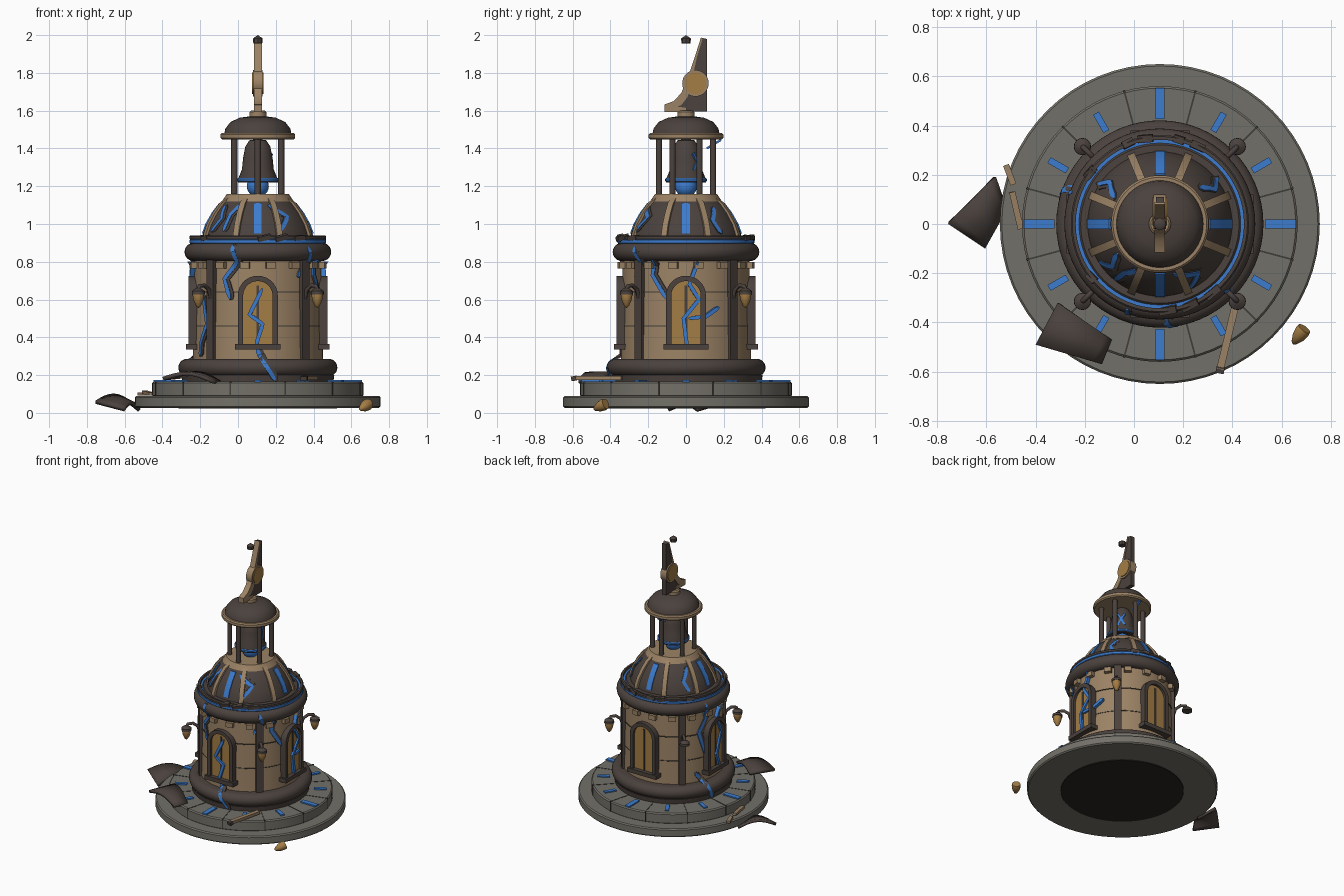
import bpy, bmesh, random
from math import radians, sin, cos, pi, hypot
from mathutils import Matrix, Vector

random.seed(4)
cube = bpy.data.objects.get("Cube")
if cube:
    bpy.data.objects.remove(cube, do_unlink=True)


def material(name, rgb):
    mat = bpy.data.materials.new(name)
    mat.use_nodes = True
    mat.diffuse_color = (*rgb, 1)
    mat.node_tree.nodes["Principled BSDF"].inputs["Base Color"].default_value = (*rgb, 1)
    return mat


STONE = material("grey stone", (0.17, 0.163, 0.138))
SEAM = material("dark seam", (0.05, 0.048, 0.04))
DARK = material("dark bronze", (0.07, 0.054, 0.047))
TAN = material("tan sandstone", (0.33, 0.225, 0.13))
GOLD = material("amber gold", (0.37, 0.205, 0.06))
BLUE = material("glowing blue", (0.045, 0.2, 0.62))
BLACK = material("underside black", (0.02, 0.018, 0.016))
AXIS = Matrix.Translation((0.105, 0, 0))


def turned(deg):
    """Tower frame whose local x points outward at the given angle."""
    return AXIS @ Matrix.Rotation(radians(deg), 4, "Z")


def finish(name, bm, mat, m=AXIS, angle=35):
    bmesh.ops.transform(bm, matrix=m, verts=bm.verts)
    bmesh.ops.recalc_face_normals(bm, faces=bm.faces)
    for f in bm.faces:
        f.smooth = True
    mesh = bpy.data.meshes.new(name)
    bm.to_mesh(mesh)
    bm.free()
    mesh.set_sharp_from_angle(angle=radians(angle))
    mesh.materials.append(mat)
    ob = bpy.data.objects.new(name, mesh)
    bpy.context.collection.objects.link(ob)
    return ob


def lathe(name, profile, mat, m=AXIS, seg=64):
    bm = bmesh.new()
    vs = [bm.verts.new((r, 0, z)) for r, z in profile]
    es = [bm.edges.new(p) for p in zip(vs, vs[1:])]
    bmesh.ops.spin(bm, geom=vs + es, axis=(0, 0, 1), cent=(0, 0, 0),
                   angle=2 * pi, steps=seg, use_duplicate=False)
    bmesh.ops.remove_doubles(bm, verts=bm.verts, dist=1e-5)
    return finish(name, bm, mat, m)


def drum(name, r, z0, z1, mat, inner=0, **kw):
    b = min(0.008, (z1 - z0) / 4)
    return lathe(name, [(inner, z0), (r - b, z0), (r, z0 + b), (r, z1 - b),
                        (r - b, z1), (inner, z1)] + ([(inner, z0)] if inner else []), mat, **kw)


def prism(name, pts, x0, x1, mat, m=AXIS):
    """Outline in local y-z, extruded along local x."""
    bm = bmesh.new()
    face = bm.faces.new([bm.verts.new((x0, y, z)) for y, z in pts])
    ext = bmesh.ops.extrude_face_region(bm, geom=[face])["geom"]
    bmesh.ops.translate(bm, vec=(x1 - x0, 0, 0),
                        verts=[v for v in ext if isinstance(v, bmesh.types.BMVert)])
    return finish(name, bm, mat, m)


def block(name, centre, size, mat, m=AXIS):
    bm = bmesh.new()
    bmesh.ops.create_cube(bm, size=1, matrix=Matrix.Translation(centre) @ Matrix.Diagonal((*size, 1)))
    return finish(name, bm, mat, m)


def beam(name, a, b, w, mat):
    a, b = Vector(a), Vector(b)
    rot = (b - a).to_track_quat("X", "Z").to_matrix().to_4x4()
    return block(name, (0, 0, 0), ((b - a).length, w, w * 0.7), mat,
                 Matrix.Translation((a + b) / 2) @ rot)


def circle(y, z, r, n=32):
    return [(y + r * cos(2 * pi * i / n), z + r * sin(2 * pi * i / n)) for i in range(n)]


def round_edge(r, z, minor, n=12):
    """Half circle bulging outward, from bottom to top."""
    return [(r + minor * cos(t), z + minor * sin(t)) for t in (pi * (i / n - 0.5) for i in range(n + 1))]


# Stepped base with hour markers
drum("base_disc", 0.65, 0.027, 0.09, STONE)
drum("base_underside", 0.42, 0.022, 0.03, BLACK)
drum("upper_step", 0.56, 0.085, 0.165, STONE)
for i in range(12):
    main = i % 3 == 0
    block("hour_marker", (0.49 if main else 0.477, 0, 0.167),
          (0.125 if main else 0.085, 0.036 if main else 0.027, 0.014), BLUE, turned(30 * i))
    block("step_seam", (0.475, 0, 0.127), (0.174, 0.007, 0.08), SEAM, turned(30 * i + 15))

# Plinth, wall and cornice
lathe("plinth", [(0, 0.165), (0.4, 0.165), (0.405, 0.2)] + round_edge(0.375, 0.24, 0.046) + [(0, 0.29)], DARK)
lathe("tower_wall", [(0, 0.28), (0.345, 0.28), (0.335, 0.82), (0, 0.82)], TAN)
for z in (0.46, 0.64):
    drum("wall_seam", 0.343, z - 0.003, z + 0.003, SEAM, inner=0.33)
lathe("cornice", [(0, 0.8)] + round_edge(0.34, 0.852, 0.048) + [(0, 0.9)], DARK)
drum("cornice_glow", 0.362, 0.893, 0.922, BLUE)
drum("cornice_rim", 0.362, 0.915, 0.94, DARK, inner=0.342)
drum("dome_footing", 0.329, 0.9, 0.929, DARK)
for i in range(16):
    block("corbel", (0.34, 0, 0.782), (0.05, 0.05, 0.035), TAN, turned(22.5 * i + 11.25))


# Arched windows
def arch(w, base, spring=0.62, n=14):
    return [(w, base)] + [(w * cos(pi * i / n), spring + w * sin(pi * i / n)) for i in range(n + 1)] + [(-w, base)]


for deg in range(0, 360, 90):
    m = turned(deg)
    prism("window_pane", arch(0.08, 0.35), 0.28, 0.35, GOLD, m)
    outer, inner = arch(0.106, 0.345), arch(0.078, 0.345)
    prism("window_frame", outer + inner[::-1], 0.29, 0.368, DARK, m)
    block("window_sill", (0.335, 0, 0.35), (0.09, 0.24, 0.03), DARK, m)
    block("window_mullion", (0.345, 0, 0.51), (0.02, 0.014, 0.33), DARK, m)

# Pilasters with hanging lamps on the diagonals
ACORN = [(0, 0.555), (0.012, 0.565), (0.026, 0.595), (0.031, 0.625), (0.028, 0.64), (0, 0.64)]
for deg in range(45, 360, 90):
    m = turned(deg)
    block("pilaster", (0.34, 0, 0.55), (0.04, 0.05, 0.53), DARK, m)
    curve = bpy.data.curves.new("lamp_bracket", "CURVE")
    curve.dimensions, curve.bevel_depth, curve.bevel_resolution = "3D", 0.011, 2
    curve.use_fill_caps = True
    path = [(0.35, 0.6), (0.365, 0.65), (0.4, 0.675), (0.435, 0.672), (0.445, 0.65)]
    spline = curve.splines.new("POLY")
    spline.points.add(len(path) - 1)
    for p, (r, z) in zip(spline.points, path):
        p.co = (*(m @ Vector((r, 0, z))), 1)
    curve.materials.append(DARK)
    bpy.context.collection.objects.link(bpy.data.objects.new("lamp_bracket", curve))
    hang = m @ Matrix.Translation((0.445, 0, 0))
    lathe("lamp_cap", [(0, 0.628), (0.035, 0.628), (0.034, 0.645), (0.014, 0.66), (0, 0.663)], DARK, hang, 16)
    if deg != 135:
        lathe("lamp_body", ACORN, GOLD, hang, 16)

# Ribbed dome
DOME = [(0.295, 0.92), (0.29, 0.95), (0.272, 1.0), (0.238, 1.06), (0.2, 1.11), (0.155, 1.145)]
lathe("dome", DOME + [(0, 1.145)], DARK)
for i in range(8):
    side = [(r + 0.014, z) for r, z in DOME] + [(r - 0.02, z) for r, z in DOME[::-1]]
    m = turned(45 * i + 22.5) @ Matrix.Rotation(pi / 2, 4, "Z")
    prism("dome_rib", [(-r, z) for r, z in side], -0.016, 0.016, TAN, m)
    if i % 2 == 0:
        slot = [(r + 0.006, z) for r, z in DOME[1:5]] + [(r - 0.02, z) for r, z in DOME[4:0:-1]]
        prism("dome_light_slot", [(-r, z) for r, z in slot], -0.02, 0.02, BLUE,
              turned(45 * i) @ Matrix.Rotation(pi / 2, 4, "Z"))
lathe("dome_collar", [(0, 1.12), (0.19, 1.12), (0.165, 1.158), (0, 1.16)], TAN)

# Open lantern with bell
for i in range(6):
    drum("lantern_column", 0.017, 1.15, 1.46, DARK, m=turned(60 * i + 30) @ Matrix.Translation((0.143, 0, 0)), seg=12)
lathe("bell", [(0, 1.45), (0.045, 1.443), (0.066, 1.41), (0.078, 1.35), (0.084, 1.29),
               (0.106, 1.235), (0.106, 1.22), (0.085, 1.22), (0, 1.27)], DARK, seg=32)
drum("bell_glow_band", 0.11, 1.224, 1.243, BLUE, inner=0.09, seg=32)
lathe("bell_clapper", round_edge(0, 1.2, 0.058), BLUE, seg=24)
for tilt in (-0.5, 0.5):
    block("bell_crack", (0, 0, 0), (0.012, 0.014, 0.1), BLUE,
          turned(45) @ Matrix.Translation((0.078, 0, 1.33)) @ Matrix.Rotation(tilt, 4, "X"))
beam("lantern_crack", (.1, .11, 1.4), (.1, .185, 1.445), 0.016, BLUE)
drum("lantern_cornice", 0.198, 1.448, 1.482, TAN)
lathe("lantern_roof", [(0.178, 1.475), (0.172, 1.505), (0.145, 1.54), (0.095, 1.563), (0, 1.575)], DARK)
drum("roof_knob", 0.045, 1.56, 1.6, TAN, seg=24)

# Sundial fin, medallion and floating finial
edge = [(-0.11, 1.63), (-0.06, 1.648), (-0.02, 1.69), (0.015, 1.77), (0.055, 1.89), (0.085, 1.985)]
prism("fin", edge + [(0.11, 1.98), (0.11, 1.595), (-0.11, 1.595)], -0.016, 0.016, DARK)
widths = [0.036, 0.036, 0.03, 0.016, 0.004, 0.004]
back = [(y + w, z - w / 2) for (y, z), w in zip(edge, widths)]
prism("fin_trim", [(y - 0.006, z + 0.002) for y, z in edge] + back[::-1], -0.021, 0.021, TAN)
prism("fin_foot", [(-0.114, 1.593), (0, 1.593), (0, 1.615), (-0.114, 1.632)], -0.021, 0.021, TAN)
prism("medallion_rim", circle(0.05, 1.745, 0.07), -0.025, 0.025, TAN)
prism("medallion", circle(0.05, 1.745, 0.057), -0.03, 0.03, GOLD)
lathe("finial", [(0, 1.955), (0.024, 1.957), (0.026, 1.982), (0, 2)], DARK, seg=8)

# Glowing cracks that follow the tower surface
SKIN = [(0.16, 0.405), (0.2, 0.41), (0.24, 0.421), (0.28, 0.4), (0.3, 0.347), (0.78, 0.339),
        (0.81, 0.365), (0.85, 0.388), (0.89, 0.37), (0.935, 0.362), (0.95, 0.292)] + [(z, r) for r, z in DOME[2:]]


def skin(z):
    for (z0, r0), (z1, r1) in zip(SKIN, SKIN[1:]):
        if z <= z1:
            return r0 + (r1 - r0) * max(0, (z - z0) / (z1 - z0))
    return SKIN[-1][1]


def ribbon(name, path, half, lift, mat):
    pts = [Vector(a).lerp(Vector(b), k / 5) for a, b in zip(path, path[1:]) for k in range(5)] + [Vector(path[-1])]
    bm, rows = bmesh.new(), []
    for i, p in enumerate(pts):
        d = pts[min(i + 1, len(pts) - 1)] - pts[max(i - 1, 0)]
        r = skin(p.y)
        dx, dz = radians(d.x) * r, d.y
        w = half * (0.35 if i in (0, len(pts) - 1) else 1) / hypot(dx, dz)
        row = []
        for side, depth in ((-1, -0.02), (-1, lift), (1, lift), (1, -0.02)):
            z = p.y + side * dx * w
            t, rr = radians(p.x) - side * dz * w / r, skin(z) + depth
            row.append(bm.verts.new((rr * cos(t), rr * sin(t), z)))
        rows.append(row)
    for a, b in zip(rows, rows[1:]):
        for k in range(4):
            bm.faces.new((a[k], a[k - 1], b[k - 1], b[k]))
    bm.faces.new(rows[0])
    bm.faces.new(rows[-1])
    finish(name, bm, mat)


CRACKS = [
    [(-111, .89), (-108, .8), (-121, .71), (-115, .6)],
    [(-147, .62), (-141, .47), (-150, .37), (-151, .3)],
    [(-46, .88), (-42, .8), (-52, .72)],
    [(-29, .81), (-31, .73), (-17, .6)],
    [(-91, .34), (-85, .26), (-77, .17)],
    [(150, .36), (160, .27), (165, .17)],
    [(160, .88), (165, .75), (155, .65), (163, .5), (172, .4)],
    [(-75, 1.1), (-52, 1.04), (-67, .96)],
    [(-129, .96), (-126, 1.05), (-117, 1.1)],
    [(42, 1.09), (32, 1.02), (39, .95)],
    [(150, 1.1), (140, 1.02), (147, .95)],
    [(-145, 1.1), (-138, 1.03), (-148, .96)]]
WINDOW_CRACKS = [
    [(-86, .66), (-97, .52), (-86, .47), (-92, .35)],
    [(10, .8), (3, .68), (11, .6), (-2, .5), (1, .34)],
    [(2, .5), (17, .51), (29, .56)],
    [(190, .8), (182, .72), (190, .6), (180, .45), (185, .35)]]
for path in CRACKS:
    ribbon("crack_edge", [(a + 1.5, z) for a, z in path], 0.019, 0.003, DARK)
    ribbon("crack", path, 0.011, 0.006, BLUE)
for path in WINDOW_CRACKS:
    ribbon("window_crack", path, 0.01, 0.022, BLUE)

# Broken chips along the cornice
for i in range(10):
    tilt = Matrix.Translation((0.352, 0, 0.927)) @ Matrix.Rotation(random.uniform(-.4, .4), 4, (1, 1, 0.5))
    block("cornice_chip", (0, 0, 0), (0.03, random.uniform(0.04, 0.08), 0.025), DARK,
          turned(random.uniform(0, 360)) @ tilt)


# Fallen dome panels, ribs and lamp
def panel(name, corners, bulge):
    bm = bmesh.new()
    a, b, c, d = map(Vector, corners)
    n = 8
    grid = [[bm.verts.new(a.lerp(b, i / n).lerp(d.lerp(c, i / n), j / 2)
             + Vector((0, 0, bulge * sin(pi * i / n)))) for j in range(3)] for i in range(n + 1)]
    for p, q in zip(grid, grid[1:]):
        for j in range(2):
            bm.faces.new((p[j], q[j], q[j + 1], p[j + 1]))
    mod = finish(name, bm, DARK, Matrix()).modifiers.new("thickness", "SOLIDIFY")
    mod.thickness = 0.02


panel("fallen_panel_outer", [(-.755, 0, .065), (-.56, .19, .06), (-.515, .06, .02), (-.605, -.1, .025)], 0.04)
panel("fallen_panel_inner", [(-.4, -.49, .19), (-.13, -.57, .175), (-.09, -.47, .17), (-.31, -.32, .2)], 0.035)
beam("fallen_rib_front", (.41, -.34, .185), (.35, -.59, .185), 0.03, TAN)
beam("fallen_rib_tip", (.353, -.58, .185), (.348, -.605, .18), 0.034, DARK)
beam("fallen_rib_side", (-.495, .13, .11), (-.46, -.02, .1), 0.025, TAN)
beam("fallen_rib_stub", (-.52, .24, .1), (-.49, .16, .1), 0.025, TAN)
lathe("fallen_lamp", ACORN, GOLD, Matrix.Translation((.67, -.455, .034))
      @ Matrix.Rotation(1.2, 4, (-0.8, 0.6, 0)) @ Matrix.Translation((0, 0, -.6)), 16)
